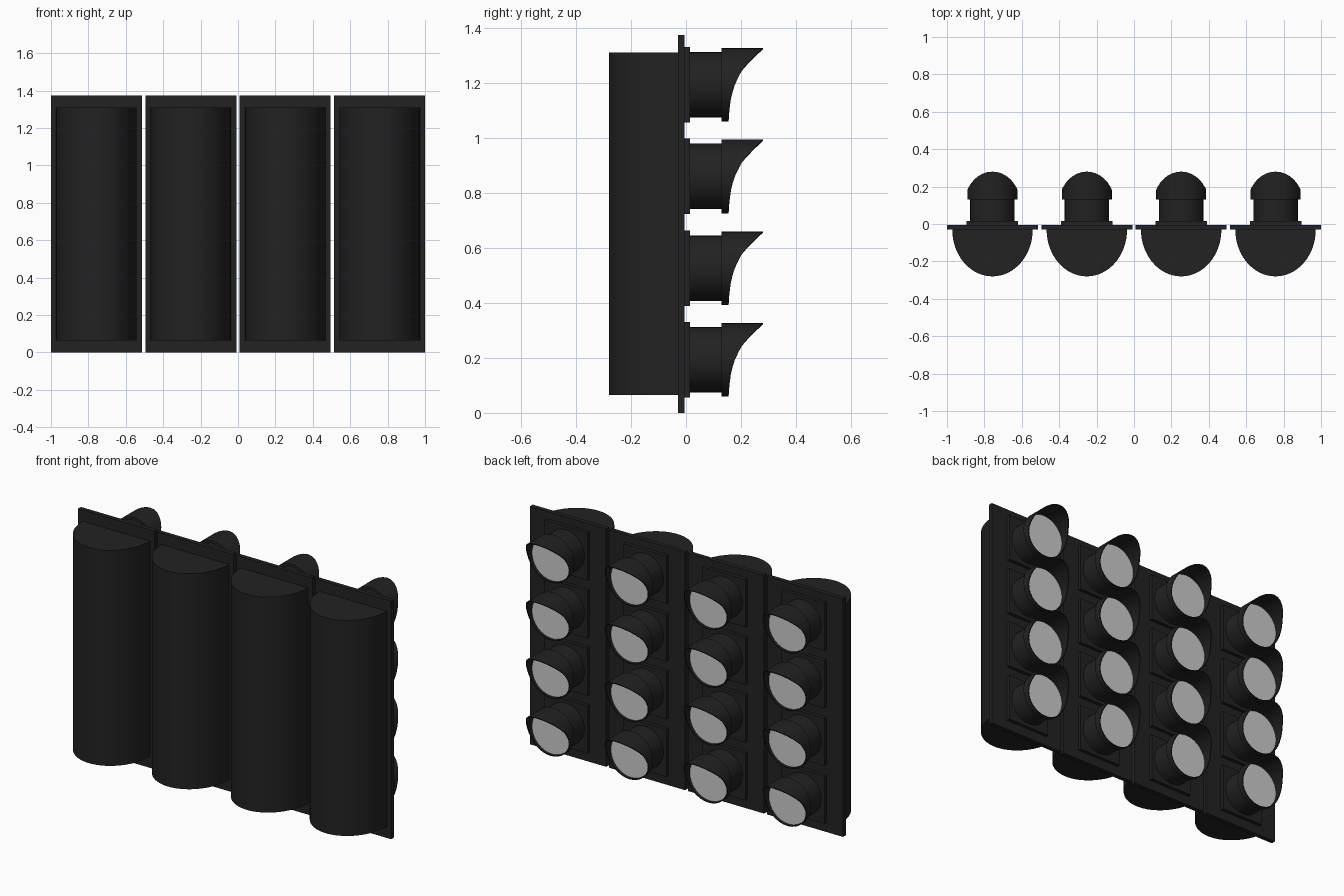
import bpy, bmesh, math

if "Cube" in bpy.data.objects:
    bpy.data.objects.remove(bpy.data.objects["Cube"])

PITCH, PANEL_W, HEIGHT = 0.5045, 0.487, 1.375
LAMP_Z = [0.193 + i * 0.3335 for i in range(4)]
SEG = 32

black = bpy.data.materials.new("black_plastic")
black.diffuse_color = (0.016, 0.016, 0.016, 1)
black.use_nodes = True
black.node_tree.nodes["Principled BSDF"].inputs["Base Color"].default_value = black.diffuse_color
grey = bpy.data.materials.new("lens_grey")
grey.diffuse_color = (0.55, 0.55, 0.55, 1)
grey.use_nodes = True
grey.node_tree.nodes["Principled BSDF"].inputs["Base Color"].default_value = grey.diffuse_color


def finish(name, bm, loc, mat, smooth=True):
    bmesh.ops.recalc_face_normals(bm, faces=bm.faces)
    me = bpy.data.meshes.new(name)
    bm.to_mesh(me)
    bm.free()
    me.materials.append(mat)
    ob = bpy.data.objects.new(name, me)
    ob.location = loc
    bpy.context.collection.objects.link(ob)
    if smooth:
        bpy.ops.object.select_all(action='DESELECT')
        ob.select_set(True)
        bpy.context.view_layer.objects.active = ob
        bpy.ops.object.shade_smooth_by_angle(angle=math.radians(35))
    return ob


def box(name, x, z, y0, y1, w, h):
    bm = bmesh.new()
    bmesh.ops.create_cube(bm, size=1)
    bmesh.ops.scale(bm, vec=(w, y1 - y0, h), verts=bm.verts)
    return finish(name, bm, (x, (y0 + y1) / 2, z), black, False)


def prism(bm, pts, offset):
    # extrude a flat outline into a closed solid
    face = bm.faces.new([bm.verts.new(p) for p in pts])
    top = bmesh.ops.extrude_face_region(bm, geom=[face], use_keep_orig=True)["geom"]
    bmesh.ops.translate(bm, vec=offset, verts=[v for v in top if isinstance(v, bmesh.types.BMVert)])


def circle(r, y):
    return [(r * math.cos(2 * math.pi * i / SEG), y, r * math.sin(2 * math.pi * i / SEG)) for i in range(SEG)]


# front edge of the visor: (height above lamp centre, y)
VISOR = [(-0.134, 0.155), (-0.09, 0.158), (-0.04, 0.165), (0.007, 0.18),
         (0.057, 0.205), (0.107, 0.252), (0.134, 0.28)]


def visor_y(z):
    for (z0, y0), (z1, y1) in zip(VISOR, VISOR[1:]):
        if z <= z1:
            return y0 + (y1 - y0) * (z - z0) / (z1 - z0)
    return VISOR[-1][1]


def make_hood(x, z):
    bm = bmesh.new()
    outer, inner = circle(0.134, 0), circle(0.129, 0)
    rings = [[bm.verts.new((p[0], 0.13, p[2])) for p in circle(0.118, 0)],
             [bm.verts.new((p[0], 0.13, p[2])) for p in outer],
             [bm.verts.new((p[0], visor_y(p[2]), p[2])) for p in outer],
             [bm.verts.new((i[0], visor_y(p[2]), i[2])) for i, p in zip(inner, outer)],
             [bm.verts.new((p[0], 0.136, p[2])) for p in inner]]
    for a, b in zip(rings, rings[1:]):
        for i in range(SEG):
            j = (i + 1) % SEG
            bm.faces.new((a[i], a[j], b[j], b[i]))
    finish("lamp_hood", bm, (x, 0, z), black)


for col in range(4):
    x = (col - 1.5) * PITCH
    # backing panel
    box("panel", x, HEIGHT / 2, -0.03, -0.005, PANEL_W, HEIGHT)
    # half-round rear housing
    bm = bmesh.new()
    n = 32
    prism(bm, [(-0.215 * math.cos(math.pi * i / n), -0.03 - 0.25 * math.sin(math.pi * i / n), 0.065)
               for i in range(n + 1)], (0, 0, 1.245))
    finish("housing", bm, (x, 0, 0), black)
    for z in LAMP_Z:
        # square mount, barrel, hood and lens
        box("lamp_mount", x, z, -0.006, 0.015, 0.275, 0.275)
        bm = bmesh.new()
        prism(bm, circle(0.119, 0.014), (0, 0.119, 0))
        finish("lamp_barrel", bm, (x, 0, z), black)
        make_hood(x, z)
        bm = bmesh.new()
        prism(bm, circle(0.128, 0.136), (0, 0.006, 0))
        finish("lens", bm, (x, 0, z), grey)
